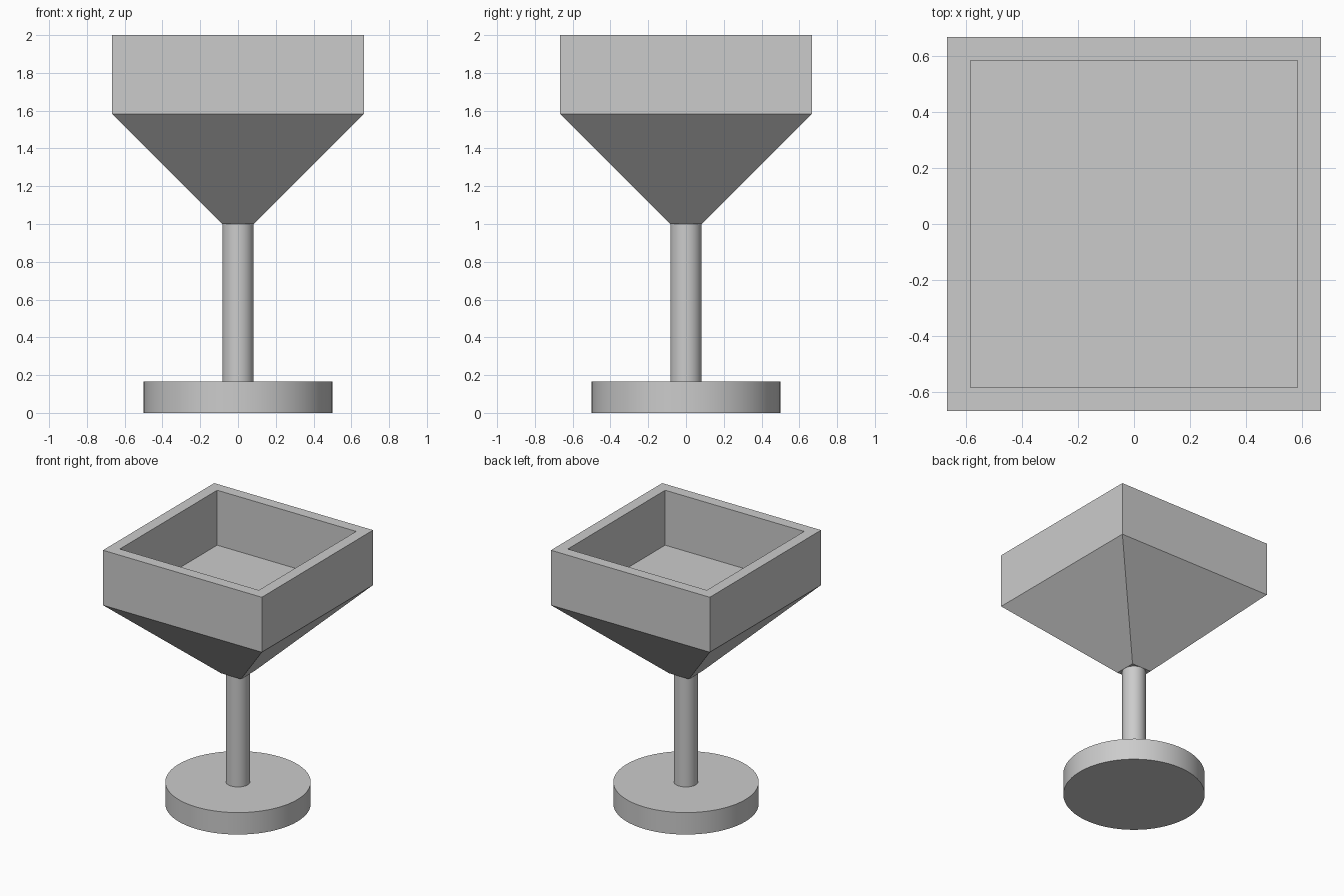
import bpy, bmesh, math

if "Cube" in bpy.data.objects:
    bpy.data.objects.remove(bpy.data.objects["Cube"])

U = 1 / 12  # design module


def cylinder(name, radius, z0, z1, sides=64):
    bpy.ops.mesh.primitive_cylinder_add(vertices=sides, radius=radius, depth=z1 - z0,
                                        location=(0, 0, (z0 + z1) / 2))
    obj = bpy.context.object
    obj.name = name
    bpy.ops.object.shade_smooth_by_angle(angle=math.radians(30))
    return obj


def square_loft(name, sections):
    """Skin a stack of centred squares given as (half width, z), capped at both ends."""
    bm = bmesh.new()
    rings = [[bm.verts.new((sx * h, sy * h, z))
              for sx, sy in ((-1, -1), (1, -1), (1, 1), (-1, 1))] for h, z in sections]
    for a, b in zip(rings, rings[1:]):
        for i in range(4):
            j = (i + 1) % 4
            bm.faces.new((a[i], a[j], b[j], b[i]))
    bm.faces.new(rings[0][::-1])
    bm.faces.new(rings[-1])
    bmesh.ops.recalc_face_normals(bm, faces=bm.faces)
    mesh = bpy.data.meshes.new(name)
    bm.to_mesh(mesh)
    bm.free()
    obj = bpy.data.objects.new(name, mesh)
    bpy.context.collection.objects.link(obj)
    return obj


# Round foot
cylinder("base", 6 * U, 0, 2 * U)

# Stem runs up through the bowl and ends flush with its floor
cylinder("stem", U, 2 * U, 19 * U + 0.0005)

# Tapered square bowl: outside, rim, inner walls and flat floor
square_loft("bowl", [(U, 12 * U), (8 * U, 19 * U), (8 * U, 24 * U),
                     (7 * U, 24 * U), (7 * U, 19 * U)])
